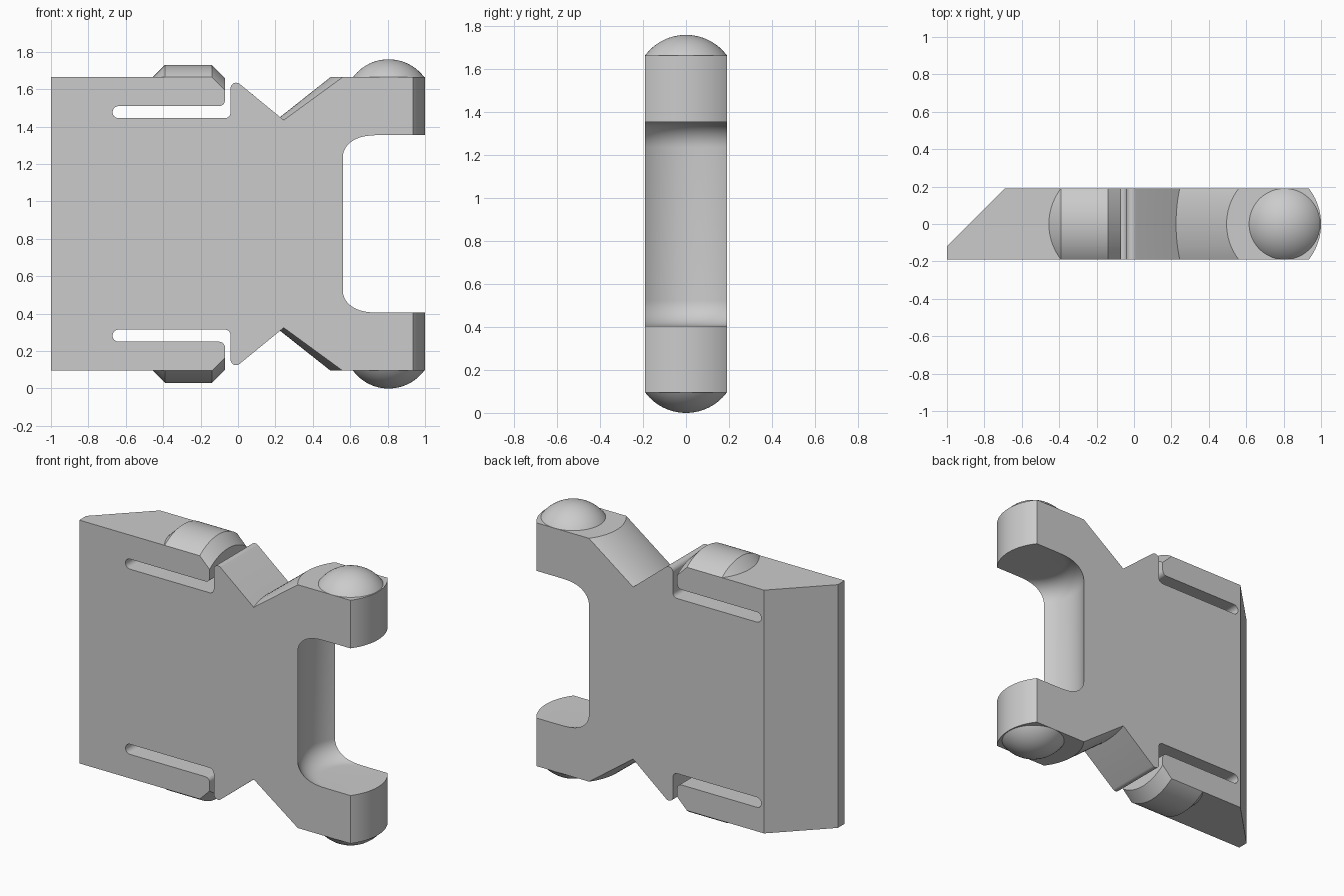
import bpy, bmesh, math
from mathutils import Matrix

if "Cube" in bpy.data.objects:
    bpy.data.objects.remove(bpy.data.objects["Cube"], do_unlink=True)

MID = 0.88        # height of the mirror plane
TOP = 0.785       # half height of the plate
HALF = 0.19       # half thickness
R = 0.31          # radius shared by the rounded parts
AXIS = 0.805      # x of the upright axis of the prongs

grey = bpy.data.materials.new("light_grey")
grey.use_nodes = True
grey.diffuse_color = (0.6, 0.6, 0.6, 1)
grey.node_tree.nodes["Principled BSDF"].inputs["Base Color"].default_value = (0.6, 0.6, 0.6, 1)


def arc(cx, cz, r, a0, a1, n=8):
    step = (a1 - a0) / n
    return [(cx + r * math.cos(math.radians(a0 + step * i)),
             cz + r * math.sin(math.radians(a0 + step * i))) for i in range(n + 1)]


def chord(r, y):
    return math.sqrt(max(r * r - y * y, 0))


def half_profile(y):
    """Upper half of the outline at depth y, from the left edge to the opening."""
    h = chord(R, y) - chord(R, HALF)
    left = -1 + max(0, y + 0.12)
    pts = [(left, 0), (left, TOP)]
    # rounded grip pad on the spring arm
    pts += [(-0.39 - h, TOP), (-0.39, TOP + h), (-0.14, TOP + h), (-0.07, TOP - 0.07 + h)]
    # arm tip, slot and upright nose
    pts += arc(-0.10, 0.66, 0.03, 0, -90)
    pts += arc(-0.638, 0.5975, 0.0325, 90, 270, 12)
    pts += arc(-0.07, 0.595, 0.03, -90, 0)
    pts += arc(-0.01, 0.725, 0.03, 180, 51, 10)
    # notch and conical ramp
    dip = 0.02 * h / 0.065
    pts += [(0.245 - dip, 0.555 + 0.82 * dip), (0.56 - h, TOP)]
    # prong with a rounded end
    pts += [(0.935 + h, TOP), (0.935 + h, 0.475)]
    # round hollow with a filleted rim
    fillet = arc(HALF, 0.355, 0.12, 90, 0, 14)
    pts += [(AXIS - chord(r, y), z) for r, z in fillet]
    pts.append((AXIS - chord(R, y), 0))
    return pts


def finish(bm, name):
    bmesh.ops.remove_doubles(bm, verts=bm.verts, dist=0.0001)
    bmesh.ops.recalc_face_normals(bm, faces=bm.faces)
    mesh = bpy.data.meshes.new(name)
    bm.to_mesh(mesh)
    bm.free()
    mesh.materials.append(grey)
    obj = bpy.data.objects.new(name, mesh)
    bpy.context.collection.objects.link(obj)
    bpy.ops.object.select_all(action='DESELECT')
    obj.select_set(True)
    bpy.context.view_layer.objects.active = obj
    bpy.ops.object.shade_smooth_by_angle(angle=math.radians(25))
    return obj


# clip body: outline lofted through the thickness
depths = sorted([HALF * math.sin(math.pi * i / 32) for i in range(-16, 17)] + [-0.12])
bm = bmesh.new()
rings = []
for y in depths:
    half = half_profile(y)
    loop = half + [(x, -z) for x, z in half[-2:0:-1]]
    rings.append([bm.verts.new((x, y, MID + z)) for x, z in loop])
for a, b in zip(rings, rings[1:]):
    for i in range(len(a)):
        j = (i + 1) % len(a)
        bm.faces.new((a[i], a[j], b[j], b[i]))
bm.faces.new(rings[0])
bm.faces.new(rings[-1][::-1])
finish(bm, "clip_body")

# shallow domes on the outer side of each prong
BALL = 0.2375
for name, side in (("upper_dome", 1), ("lower_dome", -1)):
    bm = bmesh.new()
    bmesh.ops.create_uvsphere(bm, u_segments=48, v_segments=48, radius=BALL,
                              matrix=Matrix.Translation((0, 0, TOP + 0.095 - BALL)))
    bmesh.ops.bisect_plane(bm, geom=bm.verts[:] + bm.edges[:] + bm.faces[:],
                           plane_co=(0, 0, TOP), plane_no=(0, 0, 1), clear_inner=True)
    bmesh.ops.scale(bm, vec=(1, 1, side), verts=bm.verts)
    bmesh.ops.translate(bm, vec=(AXIS, 0, MID), verts=bm.verts)
    dome = finish(bm, name)
    # an open cap needs its normals facing away from the prong
    if dome.data.polygons[0].normal.z * side < 0:
        dome.data.flip_normals()
